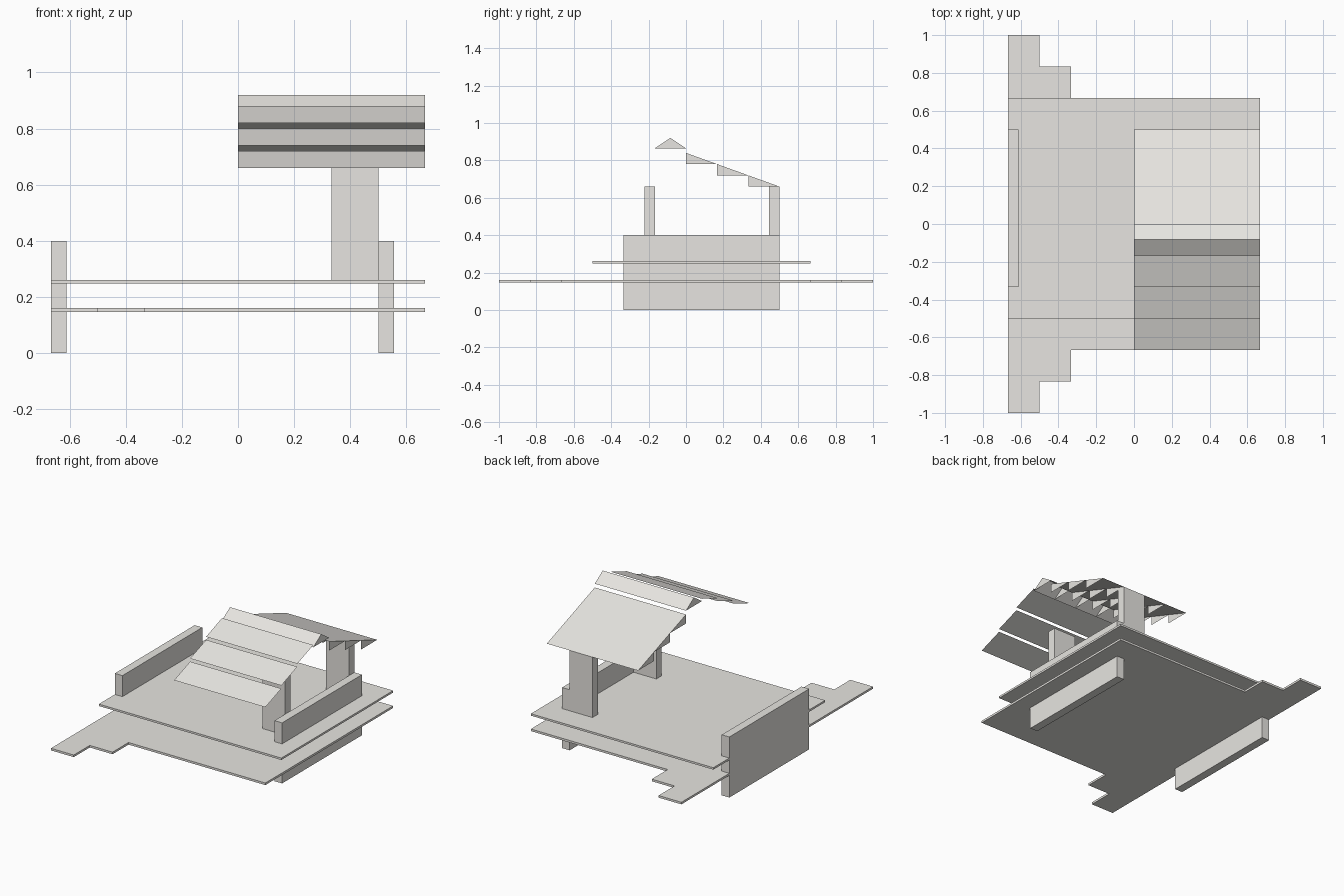
import bpy

if "Cube" in bpy.data.objects:
    bpy.data.objects.remove(bpy.data.objects["Cube"])

U = 1 / 6  # stud-like module of the layout


def material(name, rgb):
    m = bpy.data.materials.new(name)
    m.diffuse_color = (*rgb, 1)
    m.use_nodes = True
    m.node_tree.nodes["Principled BSDF"].inputs["Base Color"].default_value = m.diffuse_color
    return m


STONE = material("pale_stone", (0.8, 0.785, 0.75))
ROOF = material("off_white", (0.8, 0.785, 0.75))


def mesh(name, verts, faces, mat=STONE):
    me = bpy.data.meshes.new(name)
    me.from_pydata(verts, [], faces)
    me.materials.append(mat)
    me.update()
    ob = bpy.data.objects.new(name, me)
    bpy.context.collection.objects.link(ob)
    return ob


def slab(name, outline, z0, z1):
    n = len(outline)
    verts = [(x, y, z) for z in (z0, z1) for x, y in outline]
    faces = [tuple(range(n))[::-1], tuple(range(n, 2 * n))]
    faces += [(i, (i + 1) % n, n + (i + 1) % n, n + i) for i in range(n)]
    return mesh(name, verts, faces)


def box(name, x0, x1, y0, y1, z0, z1):
    return slab(name, [(x0, y0), (x1, y0), (x1, y1), (x0, y1)], z0, z1)


def roof_sheet(name, path):
    # two-sided thin sheet following a (y, z) path across the roof width
    verts = [(x, y, z) for y, z in path for x in (0, 4 * U)]
    faces = [(2 * i, 2 * i + 1, 2 * i + 3, 2 * i + 2) for i in range(len(path) - 1)]
    n = len(verts)
    under = [tuple(v + n for v in f[::-1]) for f in faces]
    return mesh(name, verts * 2, faces + under, ROOF)


def ribs(name, tri):
    # triangular webs under a roof sheet, one per module
    verts = [(i * U, y, z) for i in range(5) for y, z in tri]
    return mesh(name, verts, [(3 * i, 3 * i + 1, 3 * i + 2) for i in range(5)])


# stepped base plate and raised floor
right = [(4 * U, -4 * U), (4 * U, 4 * U)]
step = [(-2 * U, 4 * U), (-2 * U, 5 * U), (-3 * U, 5 * U), (-3 * U, 6 * U), (-4 * U, 6 * U)]
slab("base_plate", right + step + [(x, -y) for x, y in reversed(step)], 0.146, 0.16)
box("raised_floor", -4 * U, 4 * U, -3 * U, 4 * U, 0.248, 0.261)

# side walls
for side, x in (("left", -4 * U), ("right", 3 * U)):
    box(side + "_wall", x, x + U / 3, -2 * U, 3 * U, 0, 0.4)

# roof posts
for side, y in (("front", -U * 4 / 3), ("back", U * 8 / 3)):
    box(side + "_post", 2 * U, 3 * U, y, y + U / 3, 0.261, 0.66)

# three overlapping front roof panels
for i in range(3):
    y, z = (i - 4) * U, 0.66 + 0.08 * i
    roof_sheet(f"front_roof_panel_{i + 1}", [(y, z), (y + U, z + 0.06)])

# ridge cap
ridge = [(-U, 0.865), (-U / 2, 0.92), (0, 0.865)]
roof_sheet("ridge_cap", ridge)
ribs("ridge_ribs", ridge)

# back roof slope with stepped ribs
roof_sheet("back_roof", [(0, 0.84), (3 * U, 0.66)])
for i in range(3):
    y, z = i * U, 0.84 - 0.06 * i
    ribs(f"back_roof_ribs_{i + 1}", [(y, z), (y, z - 0.06), (y + U, z - 0.06)])
